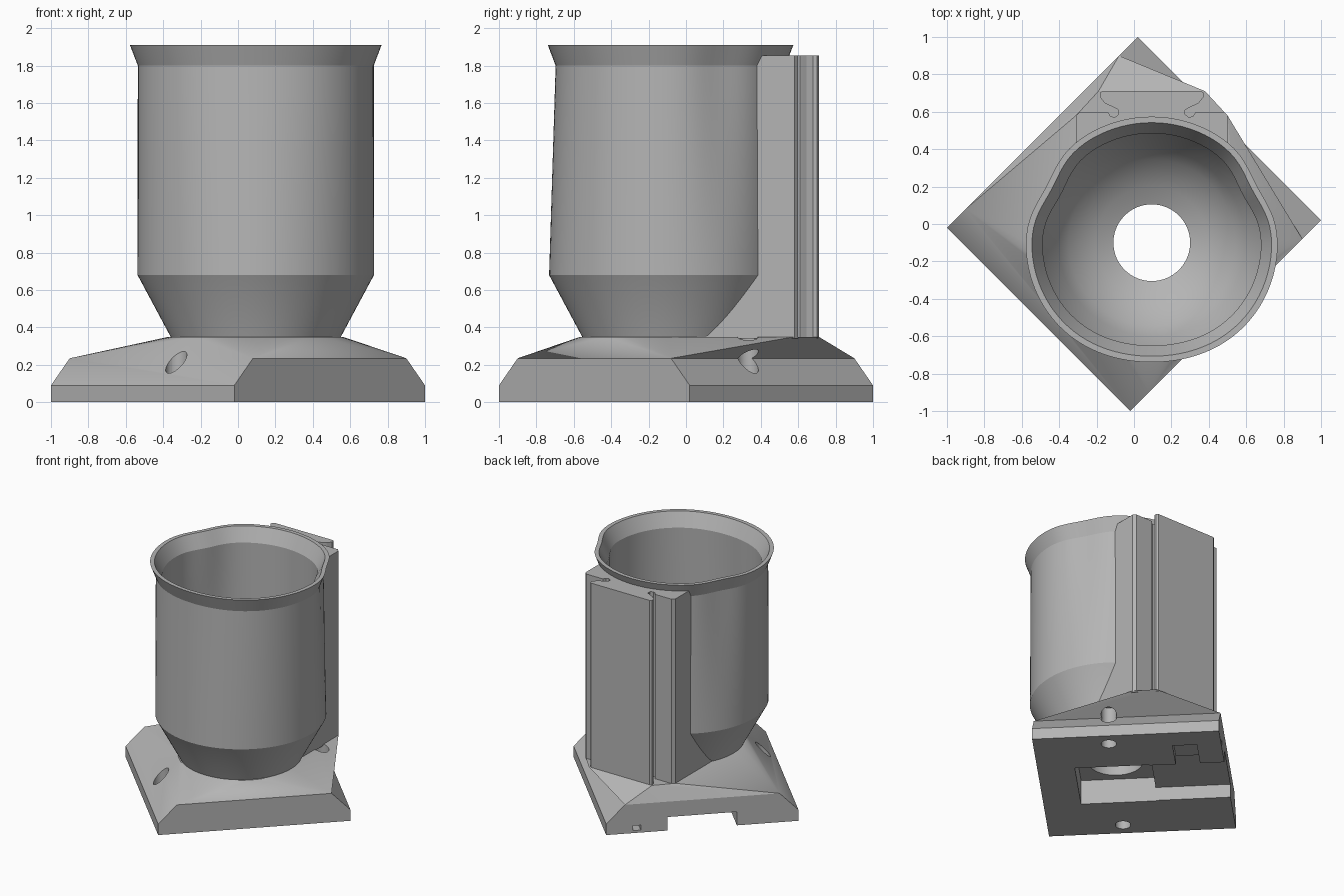
import bpy, bmesh, math
from mathutils import Vector

if "Cube" in bpy.data.objects:
    bpy.data.objects.remove(bpy.data.objects["Cube"])

CX, CY = 0.095, -0.1      # axis of the cup
S = math.sqrt(0.5)

grey = bpy.data.materials.new("plain_grey")
grey.use_nodes = True
GREY = (0.46, 0.46, 0.46, 1)
grey.diffuse_color = GREY
grey.node_tree.nodes["Principled BSDF"].inputs["Base Color"].default_value = GREY


def finish(name, bm):
    bmesh.ops.recalc_face_normals(bm, faces=bm.faces)
    mesh = bpy.data.meshes.new(name)
    bm.to_mesh(mesh)
    bm.free()
    mesh.materials.append(grey)
    ob = bpy.data.objects.new(name, mesh)
    bpy.context.collection.objects.link(ob)
    return ob


def prism(name, outline, z0, z1):
    bm = bmesh.new()
    face = bm.faces.new([bm.verts.new((x, y, z0)) for x, y in outline])
    top = bmesh.ops.extrude_face_region(bm, geom=[face])["geom"]
    verts = [v for v in top if isinstance(v, bmesh.types.BMVert)]
    bmesh.ops.translate(bm, verts=verts, vec=(0, 0, z1 - z0))
    return finish(name, bm)


def hull(name, points):
    bm = bmesh.new()
    for p in points:
        bm.verts.new(p)
    out = bmesh.ops.convex_hull(bm, input=bm.verts)
    loose = {g for g in out["geom_interior"] + out["geom_unused"]
             if isinstance(g, bmesh.types.BMVert)}
    bmesh.ops.delete(bm, geom=list(loose), context="VERTS")
    bmesh.ops.dissolve_limit(bm, angle_limit=0.01, verts=bm.verts, edges=bm.edges)
    return finish(name, bm)


def pinch(a, z):
    """How far the wall is pulled in near the mouth: at the front and both back shoulders."""
    t = min(max((z - 0.68) / 1.12, 0), 1)
    side = abs(math.degrees(math.atan2(math.cos(a), math.sin(a))))   # 0 at the back
    bump = math.exp(-((side - 62) / 15) ** 2) + math.exp(-((side - 180) / 38) ** 2)
    return 0.035 * t * bump


def lathe(name, profile, ring, n=96):
    """Turn a profile of (radius, z); ring closes it on itself, otherwise both ends are capped."""
    bm = bmesh.new()
    rows = []
    for r, z in profile:
        row = []
        for i in range(n):
            a = math.tau * i / n
            q = r - pinch(a, z)
            row.append(bm.verts.new((CX + q * math.cos(a), CY + q * math.sin(a), z)))
        rows.append(row)
    pairs = list(zip(rows, rows[1:]))
    if ring:
        pairs.append((rows[-1], rows[0]))
    else:
        bm.faces.new(rows[0])
        bm.faces.new(rows[-1])
    for lo, hi in pairs:
        for i in range(n):
            j = (i + 1) % n
            bm.faces.new((lo[i], lo[j], hi[j], hi[i]))
    return finish(name, bm)


def apply_modifier(ob, mod):
    bpy.ops.object.select_all(action="DESELECT")
    bpy.context.view_layer.objects.active = ob
    ob.select_set(True)
    bpy.ops.object.modifier_apply(modifier=mod.name)


def boolean(ob, other, operation="DIFFERENCE"):
    mod = ob.modifiers.new("boolean", "BOOLEAN")
    mod.operation, mod.solver, mod.object = operation, "EXACT", other
    apply_modifier(ob, mod)


def smooth(ob, angle):
    bpy.ops.object.select_all(action="DESELECT")
    bpy.context.view_layer.objects.active = ob
    ob.select_set(True)
    bpy.ops.object.shade_smooth_by_angle(angle=math.radians(angle))


# Cup: flared rim, straight wall, cone and dished floor with a hole
steps = [0.68 + 1.12 * i / 8 for i in range(9)]
outer = [(0.23, 0.2), (0.24, 0.25), (0.44, 0.3), (0.455, 0.35)]
outer += [(0.632, z) for z in steps] + [(0.674, 1.91)]
floor = [(0.205, 0.2), (0.205, 0.28), (0.3, 0.32), (0.375, 0.37), (0.445, 0.43), (0.5, 0.5)]
inner = floor + [(0.585, z) for z in steps[:1] + steps[1:]] + [(0.642, 1.91)]
cup = lathe("cup", outer + inner[::-1], True)
cavity = lathe("cavity_cutter", [(r + 0.013, z - 0.004) for r, z in [(0.205, 0.1)] + inner], False)

# Base: rectangle turned 45 degrees, two bevelled sides, roof sloping up to the cup and bracket
corners = [(0.02, 1), (1, 0.02), (-0.02, -1), (-1, -0.02)]
shoulder = [(-0.08, 0.9), (0.9, -0.08), (0.08, -0.9), (-0.9, 0.08)]
plinth = hull("base", [(x, y, z) for x, y in corners for z in (0, 0.09)]
              + [(x, y, 0.235) for x, y in shoulder])
foot = [(CX + 0.465 * math.cos(math.tau * i / 48), CY + 0.465 * math.sin(math.tau * i / 48))
        for i in range(48)]
foot += [(CX + s * dx, y) for s in (-1, 1) for dx, y in ((0.405, 0.58), (0.285, 0.71))]
roof = hull("base_roof", [(x, y, 0.235) for x, y in shoulder] + [(x, y, 0.35) for x, y in foot])
boolean(plinth, roof, "UNION")
roof.hide_render = True


def on_base(u, v):
    """Plan position: u runs along the back-left edge, v across to the opposite edge."""
    return (1 - 0.98 * u - 1.02 * v, 0.02 + 0.98 * u - 1.02 * v)


def slot(name, u0, u1, v0, v1, z0, z1):
    return prism(name, [on_base(u, v) for u, v in ((u0, v0), (u1, v0), (u1, v1), (u0, v1))], z0, z1)


def disc(x, y, r, n=32):
    return [(x + r * math.cos(math.tau * i / n), y + r * math.sin(math.tau * i / n)) for i in range(n)]


cutters = [
    cavity,
    slot("pocket_cutter", 0.2, 0.6, 0.315, 0.685, -0.1, 0.2),
    slot("channel_cutter", 0.55, 1.1, 0.32, 0.68, -0.1, 0.11),
    slot("side_recess_cutter", 0.74, 0.87, 0.13, 0.4, -0.1, 0.07),
    slot("cable_hole_cutter", 0.8, 1.1, 0.14, 0.18, 0.02, 0.06),
    prism("screw_hole_cutter", disc(-0.33, -0.52, 0.057), -0.1, 0.5),
    prism("screw_hole_cutter", disc(0.52, 0.33, 0.057), -0.1, 0.5),
]
for cutter in cutters:
    boolean(plinth, cutter)

# Bracket: block behind the cup with a dovetail plate held by a neck
half = [(0.405, 0.1), (0.405, 0.58), (0.385, 0.6), (0.235, 0.6), (0.222, 0.578), (0.2, 0.57),
        (0.178, 0.585), (0.178, 0.61), (0.2, 0.622), (0.25, 0.645), (0.278, 0.68),
        (0.278, 0.7), (0.265, 0.71)]
outline = [(CX + x, y) for x, y in half] + [(CX - x, y) for x, y in reversed(half)]
bracket = prism("bracket", outline, 0.34, 1.853)
boolean(bracket, cavity)

for cutter in cutters + [roof]:
    bpy.data.objects.remove(cutter)
smooth(cup, 20)
smooth(plinth, 15)
smooth(bracket, 15)
